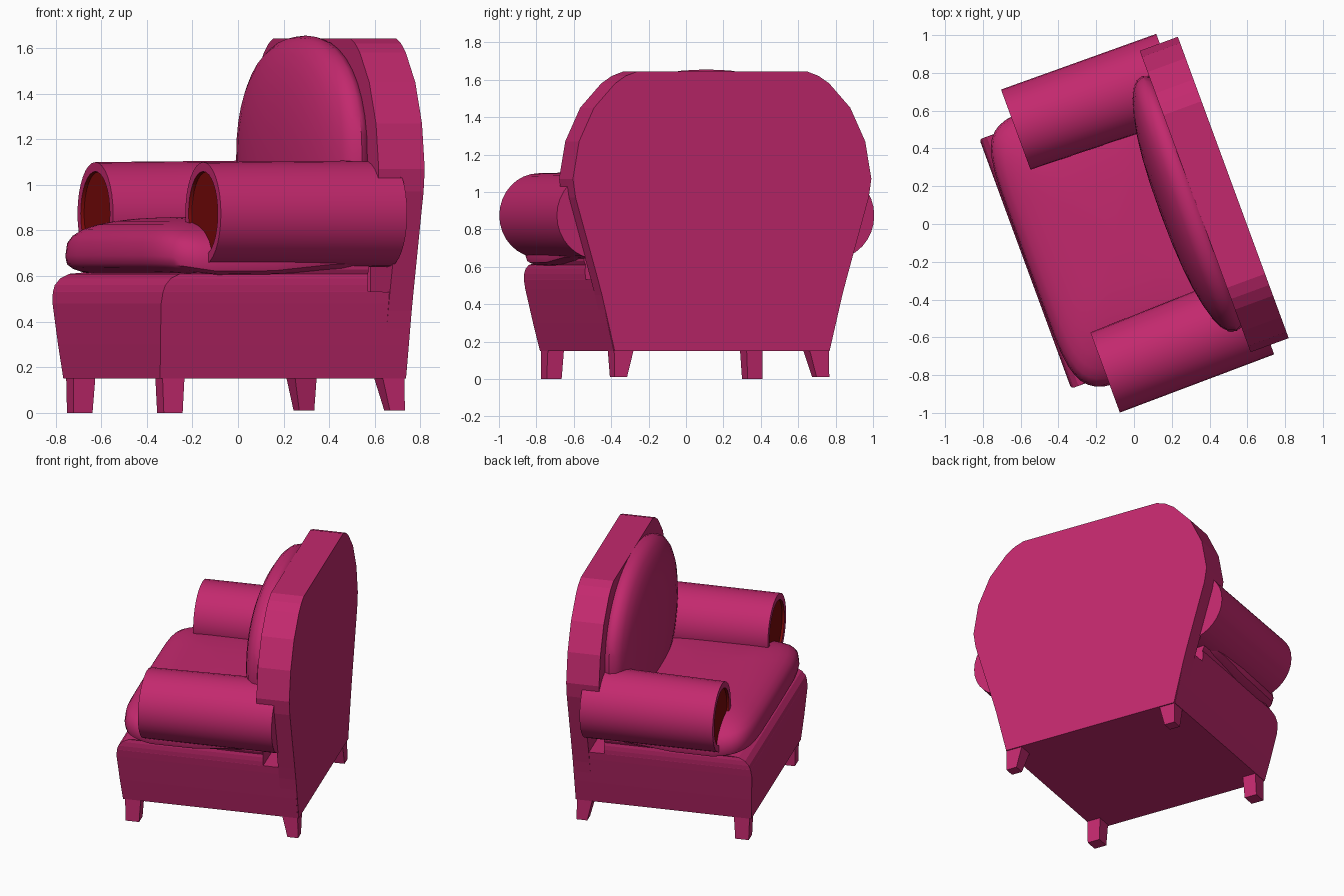
import bpy, bmesh, math
from mathutils import Matrix, Vector

if "Cube" in bpy.data.objects:
    bpy.data.objects.remove(bpy.data.objects["Cube"])

# Local frame: +X is the rear of the chair, Y is across; everything turned 20 degrees
TURN = Matrix.Rotation(math.radians(20.2), 4, 'Z')


def material(name, rgb):
    m = bpy.data.materials.new(name)
    m.diffuse_color = (*rgb, 1)
    m.use_nodes = True
    m.node_tree.nodes["Principled BSDF"].inputs["Base Color"].default_value = m.diffuse_color
    return m


PINK = material("raspberry fabric", (0.545, 0.022, 0.155))
RED = material("dark red lining", (0.2, 0.003, 0.003))


def finish(name, bm, smooth=None):
    bmesh.ops.recalc_face_normals(bm, faces=bm.faces)
    bm.transform(TURN)
    me = bpy.data.meshes.new(name)
    bm.to_mesh(me)
    bm.free()
    me.materials.append(PINK)
    me.materials.append(RED)
    ob = bpy.data.objects.new(name, me)
    bpy.context.collection.objects.link(ob)
    if smooth:
        bpy.ops.object.select_all(action='DESELECT')
        ob.select_set(True)
        bpy.context.view_layer.objects.active = ob
        bpy.ops.object.shade_smooth_by_angle(angle=math.radians(smooth))
    return ob


def loft(rings, red_from=None):
    """Bridge equal-length point rings and cap both ends."""
    bm = bmesh.new()
    vs = [[bm.verts.new(p) for p in r] for r in rings]
    n = len(vs[0])
    for k, (a, b) in enumerate(zip(vs, vs[1:])):
        for i in range(n):
            f = bm.faces.new((a[i], a[(i + 1) % n], b[(i + 1) % n], b[i]))
            f.material_index = int(red_from is not None and k >= red_from)
    bm.faces.new(vs[0])
    bm.faces.new(vs[-1]).material_index = int(red_from is not None)
    return bm


def rect(x0, x1, y0, y1, z):
    return [(x0, y0, z), (x1, y0, z), (x1, y1, z), (x0, y1, z)]


def slab(name, half, x0, x1):
    """Symmetric (half width, z) outline extruded along the depth."""
    outline = half + [(-y, z) for y, z in reversed(half)]
    finish(name, loft([[(x, y, z) for y, z in outline] for x in (x0, x1)]))


# Base box (z, front, rear, half width): rolled front edge, rear ledge, rises under the arms
base = [(.15, -.590, .553, .615), (.30, -.602, .553, .650), (.48, -.613, .553, .690),
        (.53, -.608, .553, .700), (.532, -.607, .35, .700), (.56, -.598, .35, .703),
        (.59, -.572, .35, .703), (.61, -.53, .35, .70), (.63, -.30, .35, .71),
        (.70, -.20, .35, .715)]
finish("base", loft([rect(x, r, -w, w, z) for z, x, r, w in base]))

# Backrest: full rear panel, thick wing part above the arms, narrow core below
lower = [(.612, .15), (.685, .45), (.71, .54), (.835, .97)]
wing = [(.85, 1.07), (.815, 1.27), (.73, 1.45), (.61, 1.58), (.55, 1.62), (.487, 1.643)]
slab("back_panel", lower + wing, .45, .56)
slab("back_wing", [(.842, 1.02)] + wing, .345, .455)
slab("back_core", [(.46, .5), (.46, 1.03)], .345, .455)


# Arms: cylinders with a shallow dark disc set in the front
def circle(x, y, r, n=32):
    return [(x, y + r * math.cos(2 * math.pi * i / n), .874 + r * math.sin(2 * math.pi * i / n))
            for i in range(n)]


for side, label in ((1, "left"), (-1, "right")):
    finish(label + "_arm", loft([circle(.458, side * .67, .234), circle(-.415, side * .685, .226),
                                 circle(-.415, side * .685, .185), circle(-.40, side * .685, .183)],
                                red_from=2), 30)


# Cushions: superellipsoids, one exponent for the outline and one for the edge roll
def cushion(name, centre, half, outline, roll, to_axes, nu=40, nv=16):
    def spow(t, e):
        return math.copysign(abs(t) ** e, t)
    bm = bmesh.new()
    bmesh.ops.create_uvsphere(bm, u_segments=nu, v_segments=nv, radius=1)
    for v in bm.verts:
        lat = math.asin(max(-1, min(1, v.co.z)))
        lon = math.atan2(v.co.y, v.co.x)
        c = max(0, math.cos(lat)) ** roll
        p = (half[0] * c * spow(math.cos(lon), outline),
             half[1] * c * spow(math.sin(lon), outline),
             (half[2] if lat > 0 else half[3]) * spow(math.sin(lat), roll))
        v.co = Vector(centre) + Vector(to_axes(p))
    finish(name, bm, 40)


# The seat cushion droops a little over the sides of the base
cushion("seat_cushion", (-.105, 0, .69), (.50, .765, .17, .10), .33, .65,
        lambda p: (p[0], p[1], p[2] - .045 * (abs(p[1]) / .765) ** 6
                   * math.exp(-((p[0] + .15) / .28) ** 2)))
cushion("back_cushion", (.315, 0, 1.12), (.72, .535, .165, .12), .9, .88,
        lambda p: (-p[2], p[0], p[1]))

# Legs: square tapered feet; the rear pair sweep backwards
for side, label in ((1, "left"), (-1, "right")):
    def ys(a, b):
        return sorted((side * a, side * b))
    finish("front_leg_" + label, loft([rect(-.573, -.485, *ys(.53, .615), 0),
                                       rect(-.578, -.475, *ys(.52, .612), .16)]))
    finish("rear_leg_" + label, loft([rect(.485, .555, *ys(.54, .612), .01),
                                      rect(.45, .552, *ys(.50, .612), .16)]))
